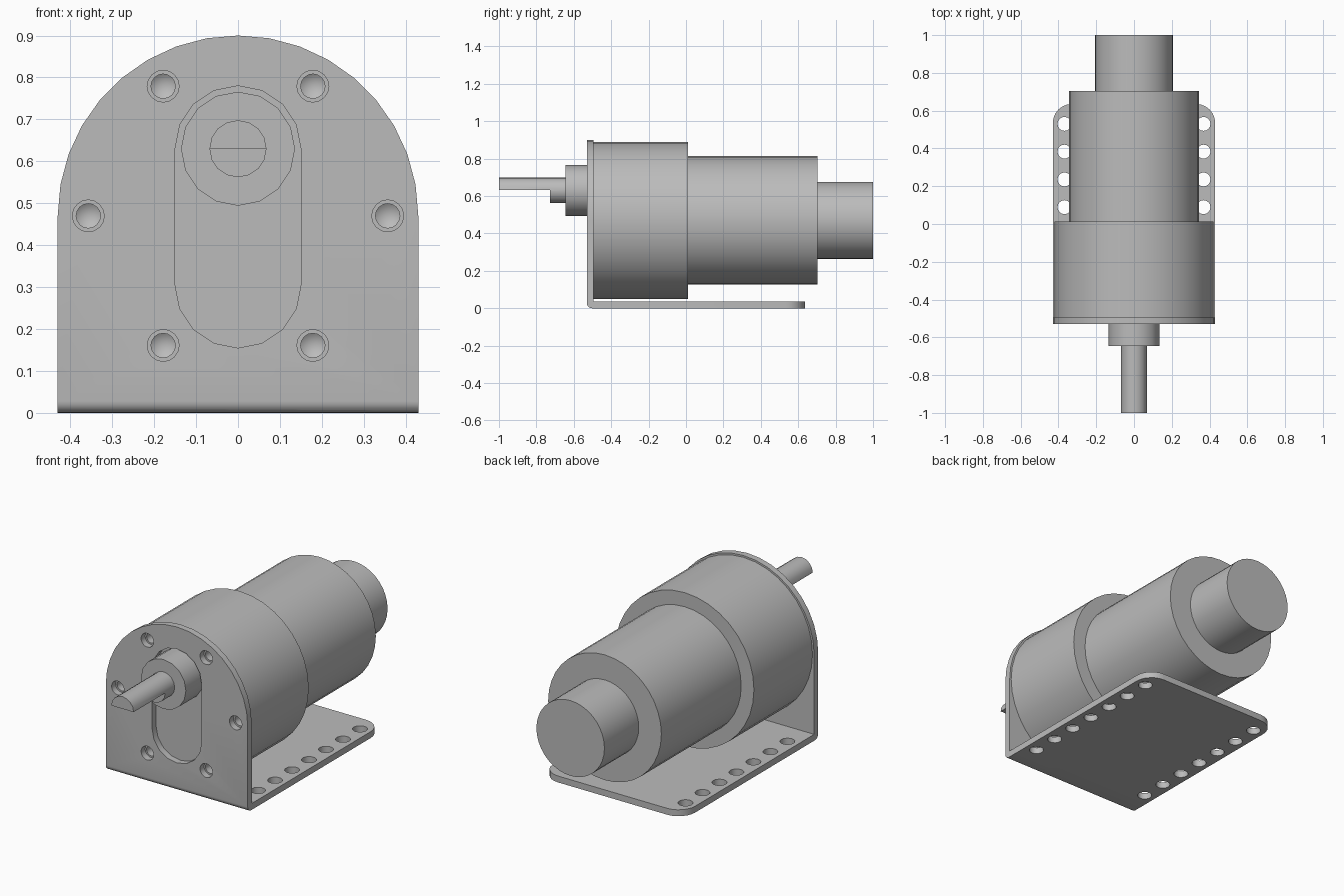
import bpy, bmesh
from math import cos, sin, pi, radians

cube = bpy.data.objects.get("Cube")
if cube:
    bpy.data.objects.remove(cube)

metal = bpy.data.materials.new("plain grey metal")
metal.use_nodes = True
metal.diffuse_color = (0.5, 0.5, 0.5, 1)
metal.node_tree.nodes["Principled BSDF"].inputs["Base Color"].default_value = (0.5, 0.5, 0.5, 1)

# Mapping from outline (u, v) and depth w to space
ALONG_X = lambda u, v, w: (w, u, v)
ALONG_Y = lambda u, v, w: (u, w, v)
ALONG_Z = lambda u, v, w: (u, v, w)

AXIS = 0.47         # height of motor axis
SHAFT_Z = 0.63      # height of offset output shaft
HALF = 0.43         # bracket half width
FRONT, SEAT = -0.53, -0.495   # front plate faces


def arc(cu, cv, r, start, end, steps):
    angles = [radians(start + (end - start) * i / steps) for i in range(steps + 1)]
    return [(cu + r * cos(a), cv + r * sin(a)) for a in angles]


def circle(cu, cv, r, sides):
    return arc(cu, cv, r, 0, 360, sides)[:-1]


def prism(bm, outline, place, a, b, tip=None):
    """Extrude an outline from a to b; tip gives a pointed end."""
    first = [bm.verts.new(place(u, v, a)) for u, v in outline]
    last = [bm.verts.new(place(u, v, b)) for u, v in outline]
    n = len(outline)
    bm.faces.new(first)
    for i in range(n):
        j = (i + 1) % n
        bm.faces.new((first[i], first[j], last[j], last[i]))
    if tip is None:
        bm.faces.new(last)
    else:
        cu = sum(p[0] for p in outline) / n
        cv = sum(p[1] for p in outline) / n
        apex = bm.verts.new(place(cu, cv, tip))
        for i in range(n):
            bm.faces.new((last[i], last[(i + 1) % n], apex))


def part(name, *prisms):
    bm = bmesh.new()
    for p in prisms:
        prism(bm, *p)
    bmesh.ops.recalc_face_normals(bm, faces=bm.faces)
    mesh = bpy.data.meshes.new(name)
    bm.to_mesh(mesh)
    bm.free()
    mesh.materials.append(metal)
    obj = bpy.data.objects.new(name, mesh)
    bpy.context.collection.objects.link(obj)
    return obj


def boolean(obj, operation, *prisms):
    cutter = part("cutter", *prisms)
    cutter.hide_render = True
    mod = obj.modifiers.new("cut", "BOOLEAN")
    mod.operation = operation
    mod.solver = "EXACT"
    mod.object = cutter
    bpy.context.view_layer.objects.active = obj
    bpy.ops.object.modifier_apply(modifier=mod.name)
    bpy.data.objects.remove(cutter)


# Screw positions on a ring around the motor axis
screws = circle(0, AXIS, 0.357, 6)

# Bent sheet bracket: L profile trimmed by the arch and the rounded foot
THICK = SEAT - FRONT
profile = [(0.635, 0), (0.635, THICK), (SEAT, THICK), (SEAT, 0.95), (FRONT, 0.95)]
profile += arc(FRONT + 0.028, 0.028, 0.028, 180, 270, 5)
bracket = part("bracket", (profile, ALONG_X, -HALF, HALF))
arch = [(-HALF, -0.1), (HALF, -0.1)] + arc(0, AXIS, HALF, 0, 180, 18)
boolean(bracket, "INTERSECT", (arch, ALONG_Y, -0.7, 0.8))
R = 0.1
foot = [(-HALF, -0.7), (HALF, -0.7)]
foot += arc(HALF - R, 0.635 - R, R, 0, 90, 6) + arc(R - HALF, 0.635 - R, R, 90, 180, 6)
boolean(bracket, "INTERSECT", (foot, ALONG_Z, -0.2, 1.2))

# Slot, screw clearance holes and two rows of mounting holes
slot = arc(0, SHAFT_Z, 0.15, 0, 180, 8) + arc(0, 0.305, 0.15, 180, 360, 8)
holes = [(slot, ALONG_Y, -0.6, -0.45)]
holes += [(circle(x, z, 0.038, 16), ALONG_Y, -0.6, -0.45) for x, z in screws]
for side in (-1, 1):
    for i in range(7):
        holes.append((circle(side * 0.368, 0.53 - 0.147 * i, 0.037, 16), ALONG_Z, -0.1, 0.1))
boolean(bracket, "DIFFERENCE", *holes)

# Gearbox with drilled, cone-ended screw holes
gearbox = part("gearbox", (circle(0, AXIS, 0.42, 36), ALONG_Y, SEAT, 0.012))
boolean(gearbox, "DIFFERENCE",
        *[(circle(x, z, 0.029, 16), ALONG_Y, -0.6, -0.42, -0.4) for x, z in screws])

# Motor can and rear cap
motor = part("motor_can", (circle(0, AXIS, 0.343, 36), ALONG_Y, 0.012, 0.703))
cap = part("rear_cap", (circle(0, AXIS, 0.206, 36), ALONG_Y, 0.703, 1.0))

# Output boss and D-cut shaft
boss = part("shaft_boss", (circle(0, SHAFT_Z, 0.136, 16), ALONG_Y, -0.645, SEAT))
shaft = part("output_shaft", (circle(0, SHAFT_Z, 0.068, 16), ALONG_Y, -1.0, -0.645))
flat = [(-0.2, 0.4), (0.2, 0.4), (0.2, SHAFT_Z + 0.001), (-0.2, SHAFT_Z + 0.001)]
boolean(shaft, "DIFFERENCE", (flat, ALONG_Y, -1.1, -0.727))

# Smooth curved walls, keep rims sharp
bpy.ops.object.select_all(action="DESELECT")
for obj in (bracket, gearbox, motor, cap, boss, shaft):
    obj.select_set(True)
bpy.context.view_layer.objects.active = bracket
bpy.ops.object.shade_smooth_by_angle(angle=radians(32))
